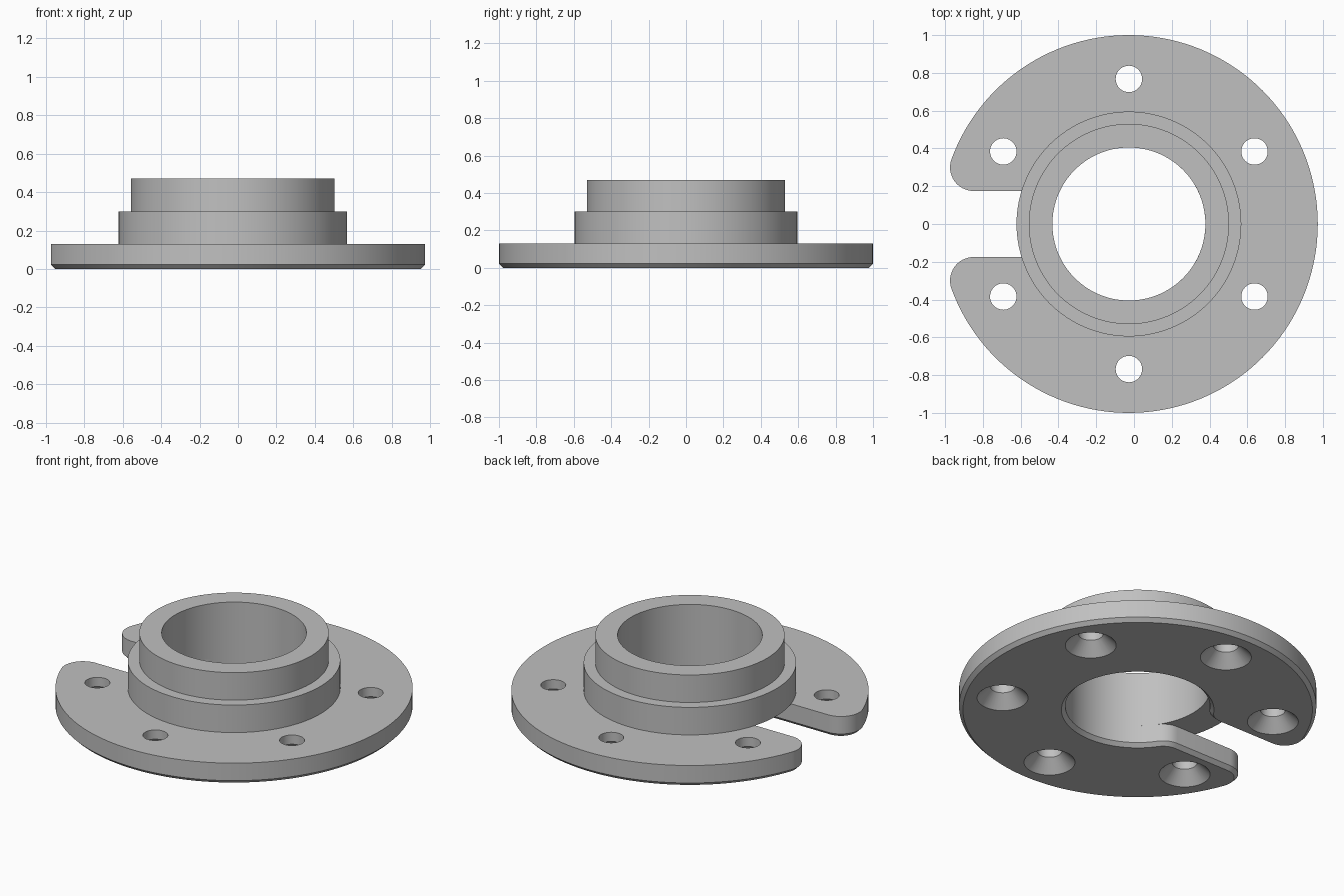
import bpy
import bmesh
from math import sin, cos, pi, atan2, sqrt
from mathutils import Vector

cube = bpy.data.objects.get("Cube")
if cube:
    bpy.data.objects.remove(cube, do_unlink=True)

# Main dimensions
SHIFT = -0.027                 # hub axis sits slightly off centre
FLANGE_R, BORE_R = 1.0, 0.405
FLANGE_TOP, STEP_TOP, HUB_TOP = 0.13, 0.30, 0.47
SLOT_HALF, ROUND_R, CHAMFER = 0.175, 0.125, 0.022

grey = bpy.data.materials.new("plain grey")
grey.use_nodes = True
grey.diffuse_color = (0.53, 0.53, 0.53, 1)
grey.node_tree.nodes["Principled BSDF"].inputs["Base Color"].default_value = grey.diffuse_color


def finish(name, bm):
    """Turn a bmesh into a named object on the hub axis."""
    bmesh.ops.recalc_face_normals(bm, faces=bm.faces)
    mesh = bpy.data.meshes.new(name)
    bm.to_mesh(mesh)
    bm.free()
    mesh.materials.append(grey)
    obj = bpy.data.objects.new(name, mesh)
    obj.location.x = SHIFT
    bpy.context.collection.objects.link(obj)
    return obj


def smooth(obj):
    bpy.ops.object.select_all(action='DESELECT')
    obj.select_set(True)
    bpy.context.view_layer.objects.active = obj
    bpy.ops.object.shade_smooth_by_angle(angle=pi / 6)


def bridge(bm, low, high):
    for i in range(len(low)):
        j = (i + 1) % len(low)
        bm.faces.new((low[i], low[j], high[j], high[i]))


def arc(centre, radius, start, end, steps):
    return [(centre[0] + radius * cos(start + (end - start) * i / steps),
             centre[1] + radius * sin(start + (end - start) * i / steps))
            for i in range(steps + 1)]


def outline(inset):
    """C-shaped flange outline, pulled inwards by inset."""
    y = SLOT_HALF + ROUND_R
    tip = (-sqrt((FLANGE_R - ROUND_R) ** 2 - y * y), y)
    inner = (-sqrt((BORE_R + ROUND_R) ** 2 - y * y), y)
    r = ROUND_R - inset
    tip_angle, inner_angle = atan2(tip[1], tip[0]), atan2(inner[1], inner[0])
    half = arc((0, 0), FLANGE_R - inset, 0, tip_angle, 64)
    half += arc(tip, r, tip_angle, 1.5 * pi, 16)[1:]
    half += arc(inner, r, 1.5 * pi, inner_angle + pi, 10)
    half += arc((0, 0), BORE_R + inset, inner_angle, 0, 48)[1:]
    return half + [(px, -py) for px, py in reversed(half[1:-1])]


# Flange: slotted plate with a chamfered lower edge
bm = bmesh.new()
rings = []
for inset, z in ((CHAMFER, 0), (0, CHAMFER), (0, FLANGE_TOP)):
    rings.append([bm.verts.new((px, py, z)) for px, py in outline(inset)])
for low, high in zip(rings, rings[1:]):
    bridge(bm, low, high)
bm.faces.new(rings[0])
bm.faces.new(rings[-1])
flange = finish("flange", bm)


def revolve(bm, profile, centre=(0, 0), steps=128):
    """Rings of verts for each (radius, z) point."""
    return [[bm.verts.new((px, py, z)) for px, py in arc(centre, r, 0, 2 * pi, steps)[:-1]]
            for r, z in profile]


# Six countersunk bolt holes cut from the flange
bm = bmesh.new()
for k in range(6):
    direction = Vector((cos(pi / 6 + k * pi / 3), sin(pi / 6 + k * pi / 3)))
    hole = revolve(bm, ((0.153, -0.01), (0.07, 0.073), (0.07, 0.2)), direction * 0.768, 40)
    for low, high in zip(hole, hole[1:]):
        bridge(bm, low, high)
    bm.faces.new(hole[0])
    bm.faces.new(hole[-1])
cutter = finish("hole_cutter", bm)
cutter.hide_render = True
cut = flange.modifiers.new("bolt holes", 'BOOLEAN')
cut.object = cutter
cut.operation = 'DIFFERENCE'
cut.solver = 'EXACT'
bpy.context.view_layer.objects.active = flange
bpy.ops.object.modifier_apply(modifier=cut.name)
bpy.data.objects.remove(cutter, do_unlink=True)
smooth(flange)

# Hub: stepped sleeve around the bore
bm = bmesh.new()
profile = ((BORE_R, FLANGE_TOP), (0.595, FLANGE_TOP), (0.595, STEP_TOP),
           (0.53, STEP_TOP), (0.53, HUB_TOP), (BORE_R, HUB_TOP))
sleeve = revolve(bm, profile)
for i, ring in enumerate(sleeve):
    bridge(bm, ring, sleeve[(i + 1) % len(sleeve)])
smooth(finish("hub", bm))
